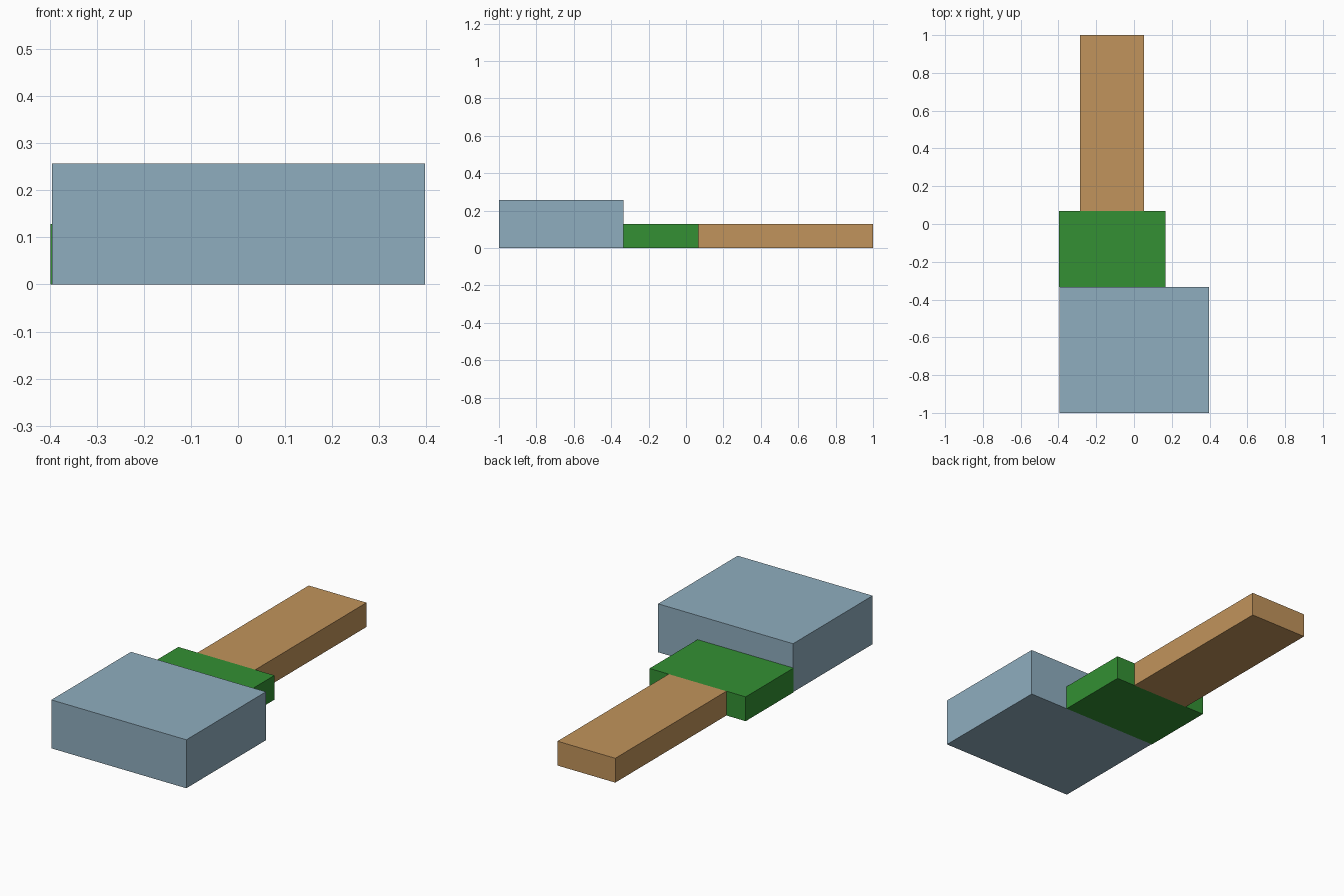
import bpy

if "Cube" in bpy.data.objects:
    bpy.data.objects.remove(bpy.data.objects["Cube"])


def material(name, color):
    m = bpy.data.materials.new(name)
    m.diffuse_color = (*color, 1.0)
    m.use_nodes = True
    m.node_tree.nodes["Principled BSDF"].inputs["Base Color"].default_value = m.diffuse_color
    return m


def box(name, x, y, z, mat):
    """Axis-aligned box from (min, max) ranges."""
    bpy.ops.mesh.primitive_cube_add(size=1)
    ob = bpy.context.object
    ob.name = name
    ob.location = [(a + b) / 2 for a, b in (x, y, z)]
    ob.scale = [b - a for a, b in (x, y, z)]
    ob.data.materials.append(mat)
    return ob


steel = material("steel blue", (0.275, 0.42, 0.52))
green = material("green", (0.033, 0.28, 0.033))
wood = material("light wood", (0.535, 0.295, 0.106))

# Wide block at the front
box("head_block", (-0.395, 0.397), (-1.0, -0.333), (0, 0.257), steel)
# Collar joining block and handle, flush with the left side
box("collar", (-0.398, 0.166), (-0.333, 0.068), (0, 0.129), green)
# Long flat handle
box("handle", (-0.285, 0.054), (0.068, 1.0), (0, 0.129), wood)
